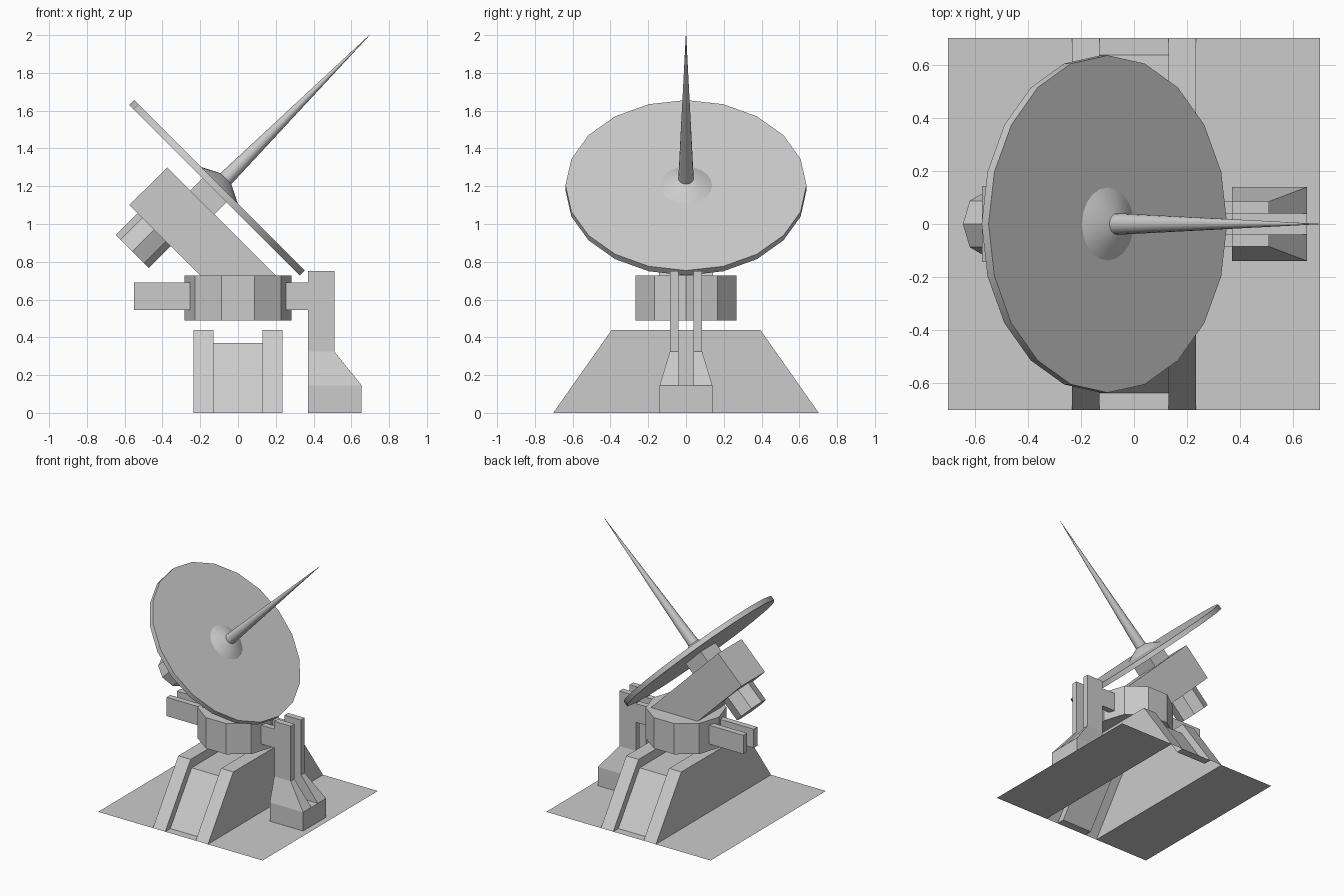
import bpy, bmesh, math
from mathutils import Matrix, Vector

if "Cube" in bpy.data.objects:
    bpy.data.objects.remove(bpy.data.objects["Cube"])


def finish(name, bm, smooth=False):
    bmesh.ops.recalc_face_normals(bm, faces=bm.faces)
    me = bpy.data.meshes.new(name)
    bm.to_mesh(me)
    bm.free()
    ob = bpy.data.objects.new(name, me)
    bpy.context.collection.objects.link(ob)
    if smooth:
        bpy.context.view_layer.objects.active = ob
        ob.select_set(True)
        bpy.ops.object.shade_smooth_by_angle(angle=math.radians(30))
        ob.select_set(False)
    return ob


def loft(name, sections, closed=True, caps=(True, True), matrix=None, smooth=False):
    """Skin a list of point rings; closed=False leaves the last side open."""
    bm = bmesh.new()
    rings = [[bm.verts.new(p) for p in s] for s in sections]
    n = len(rings[0])
    for a, b in zip(rings, rings[1:]):
        for i in range(n if closed else n - 1):
            j = (i + 1) % n
            bm.faces.new((a[i], a[j], b[j], b[i]))
    for cap, ring in zip(caps, (rings[0], rings[-1])):
        if cap:
            bm.faces.new(ring)
    if matrix:
        bm.transform(matrix)
    return finish(name, bm, smooth)


def lathe(name, profile, sides, matrix=None, smooth=False):
    """Stack of polygon rings from (radius, height) pairs."""
    secs = [[(r * math.cos(math.tau * i / sides), r * math.sin(math.tau * i / sides), h)
             for i in range(sides)] for r, h in profile]
    return loft(name, secs, matrix=matrix, smooth=smooth)


def rect(x0, x1, y0, y1, z):
    return [(x0, y0, z), (x1, y0, z), (x1, y1, z), (x0, y1, z)]


def box(name, x0, x1, y0, y1, z0, z1, matrix=None):
    return loft(name, [rect(x0, x1, y0, y1, z0), rect(x0, x1, y0, y1, z1)], matrix=matrix)


# Ground plate, left open under the hollow pedestal
bm = bmesh.new()
for s in (-1, 1):
    xs = sorted((s * 0.235, s * 0.703))
    bm.faces.new([bm.verts.new(p) for p in rect(*xs, -0.703, 0.703, 0)])
    ys = sorted((s * 0.64, s * 0.703))
    bm.faces.new([bm.verts.new(p) for p in rect(-0.13, 0.13, *ys, 0)])
finish("ground_plate", bm)

# Pedestal: trapezoid shell with a sunken centre channel
outer = [(-0.703, 0), (-0.393, 0.44), (0.393, 0.44), (0.703, 0)]
inner = [(-0.64, 0), (-0.38, 0.37), (0.38, 0.37), (0.64, 0)]
stations = [(-0.235, outer), (-0.13, outer), (-0.13, inner),
            (0.13, inner), (0.13, outer), (0.235, outer)]
loft("pedestal", [[(x, y, z) for y, z in prof] for x, prof in stations], closed=False)

# Support post: flared foot carrying two uprights
box("post_foot", 0.37, 0.655, -0.14, 0.14, 0, 0.145)
for s, side in ((-1, "front"), (1, "back")):
    levels = [(0.655, 0.14, 0.145), (0.51, 0.085, 0.325), (0.51, 0.085, 0.75)]
    loft("post_upright_" + side,
         [rect(0.37, x, s * 0.04, s * h, z) for x, h, z in levels])
    # Fork arms on both sides of the turntable
    y0, y1 = sorted((s * 0.04, s * 0.085))
    box("left_fork_" + side, -0.55, -0.22, y0, y1, 0.545, 0.69)
    box("right_fork_" + side, 0.22, 0.37, y0, y1, 0.545, 0.69)

# Turntable
lathe("turntable", [(0.282, 0.49), (0.282, 0.727)], 10)

# Tilted arm with its foot cut level on the turntable
arm = [(-0.375, 1.3), (-0.575, 1.1), (-0.2, 0.727), (0.2, 0.727)]
loft("tilted_arm", [[(x, y, z) for x, z in arm] for y in (-0.143, 0.143)])

# Parts along the 45 degree aiming axis
aim = Matrix.Translation((-0.652, 0, 0.652)) @ Matrix.Rotation(math.radians(45), 4, 'Y')
motor = aim @ Matrix.Translation((-0.078, 0, 0))
lathe("drive_motor", [(0.124, 0.209), (0.124, 0.4)], 8, motor)
box("dish_mount", -0.09, 0.09, -0.09, 0.09, 0.64, 0.75, aim)
lathe("dish", [(0.638, 0.745), (0.638, 0.782)], 20, aim, True)
lathe("feed_cone", [(0.142, 0.78), (0.04, 0.832)], 20, aim, True)
lathe("feed_spike", [(0.041, 0.825), (0.001, 1.909)], 16, aim, True)
